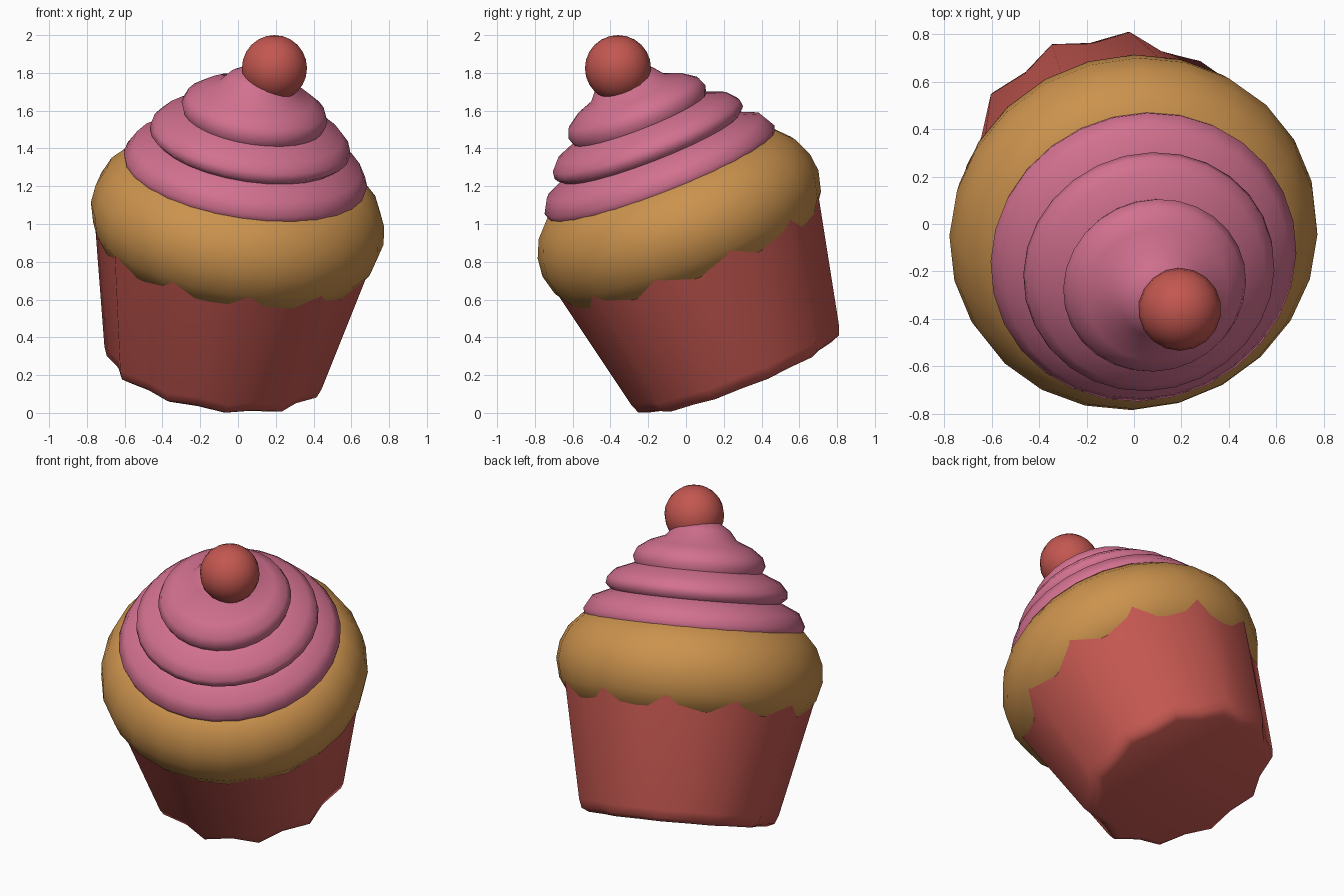
import bpy
import bmesh
from math import sin, cos, pi, radians
from mathutils import Matrix, Vector

if "Cube" in bpy.data.objects:
    bpy.data.objects.remove(bpy.data.objects["Cube"])

# The whole cake leans forward and to its left
AXIS = Vector((0.155, -0.39, 1)).normalized()
TILT = Matrix.Translation((0, -0.04, 1.03)) @ Vector((0, 0, 1)).rotation_difference(AXIS).to_matrix().to_4x4()


def material(name, rgb):
    mat = bpy.data.materials.new(name)
    mat.use_nodes = True
    mat.diffuse_color = (*rgb, 1)
    mat.node_tree.nodes["Principled BSDF"].inputs["Base Color"].default_value = (*rgb, 1)
    return mat


red = material("red", (0.55, 0.095, 0.08))
gold = material("golden sponge", (0.60, 0.29, 0.075))
pink = material("pink icing", (0.65, 0.165, 0.28))


def add_object(name, bm, mat, matrix, angle):
    bmesh.ops.recalc_face_normals(bm, faces=bm.faces)
    mesh = bpy.data.meshes.new(name)
    bm.to_mesh(mesh)
    bm.free()
    mesh.transform(matrix)
    mesh.materials.append(mat)
    obj = bpy.data.objects.new(name, mesh)
    bpy.context.collection.objects.link(obj)
    bpy.ops.object.select_all(action="DESELECT")
    obj.select_set(True)
    bpy.context.view_layer.objects.active = obj
    bpy.ops.object.shade_smooth_by_angle(angle=radians(angle))
    return obj


def skin(rings):
    """Bridge a stack of closed point rings and cap both ends."""
    bm = bmesh.new()
    loops = [[bm.verts.new(p) for p in ring] for ring in rings]
    n = len(loops[0])
    for low, high in zip(loops, loops[1:]):
        for i in range(n):
            j = (i + 1) % n
            bm.faces.new((low[i], low[j], high[j], high[i]))
    bm.faces.new(loops[0])
    bm.faces.new(loops[-1])
    return bm


def lathe(name, profile, segments, mat, angle):
    turns = [2 * pi * i / segments for i in range(segments)]
    rings = [[(r * cos(t), r * sin(t), z) for t in turns] for r, z in profile]
    return add_object(name, skin(rings), mat, TILT, angle)


# Pleated wrapper: ridges rise to points, valleys dip in and down
PLEATS = 11


def pleat_ring(ridge, valley, ridge_z, valley_z):
    ring = []
    for i in range(PLEATS * 2):
        t = radians(-82) + pi * i / PLEATS
        r, z = (ridge, ridge_z) if i % 2 == 0 else (valley, valley_z)
        ring.append((r * cos(t), r * sin(t), z))
    return ring


wrapper = skin([
    pleat_ring(0.53, 0.49, -0.90, -0.90),
    pleat_ring(0.575, 0.53, -0.88, -0.88),
    pleat_ring(0.595, 0.545, -0.83, -0.83),
    pleat_ring(0.75, 0.69, -0.12, -0.22),
    pleat_ring(0.70, 0.66, -0.13, -0.23),
])
add_object("paper_wrapper", wrapper, red, TILT, 60)

# Sponge bulging over the wrapper
lathe("sponge_top", [(0.58, -0.29), (0.69, -0.235), (0.755, -0.14), (0.783, -0.03),
                     (0.772, 0.07), (0.73, 0.165), (0.65, 0.25), (0.5, 0.30)], 24, gold, 60)

# Icing in three stacked tiers ending in a soft peak
lathe("icing_swirl", [(0.55, 0.2), (0.635, 0.22), (0.652, 0.28), (0.61, 0.355), (0.5, 0.405),
                      (0.535, 0.435), (0.53, 0.475), (0.485, 0.525), (0.375, 0.57),
                      (0.39, 0.61), (0.37, 0.66), (0.30, 0.71), (0.21, 0.745),
                      (0.165, 0.80), (0.10, 0.84), (0.03, 0.855)], 28, pink, 70)

# Cherry on top
cherry = bmesh.new()
bmesh.ops.create_uvsphere(cherry, u_segments=18, v_segments=12, radius=0.175)
add_object("cherry", cherry, red, Matrix.Translation((0.193, -0.36, 1.825)), 60)
